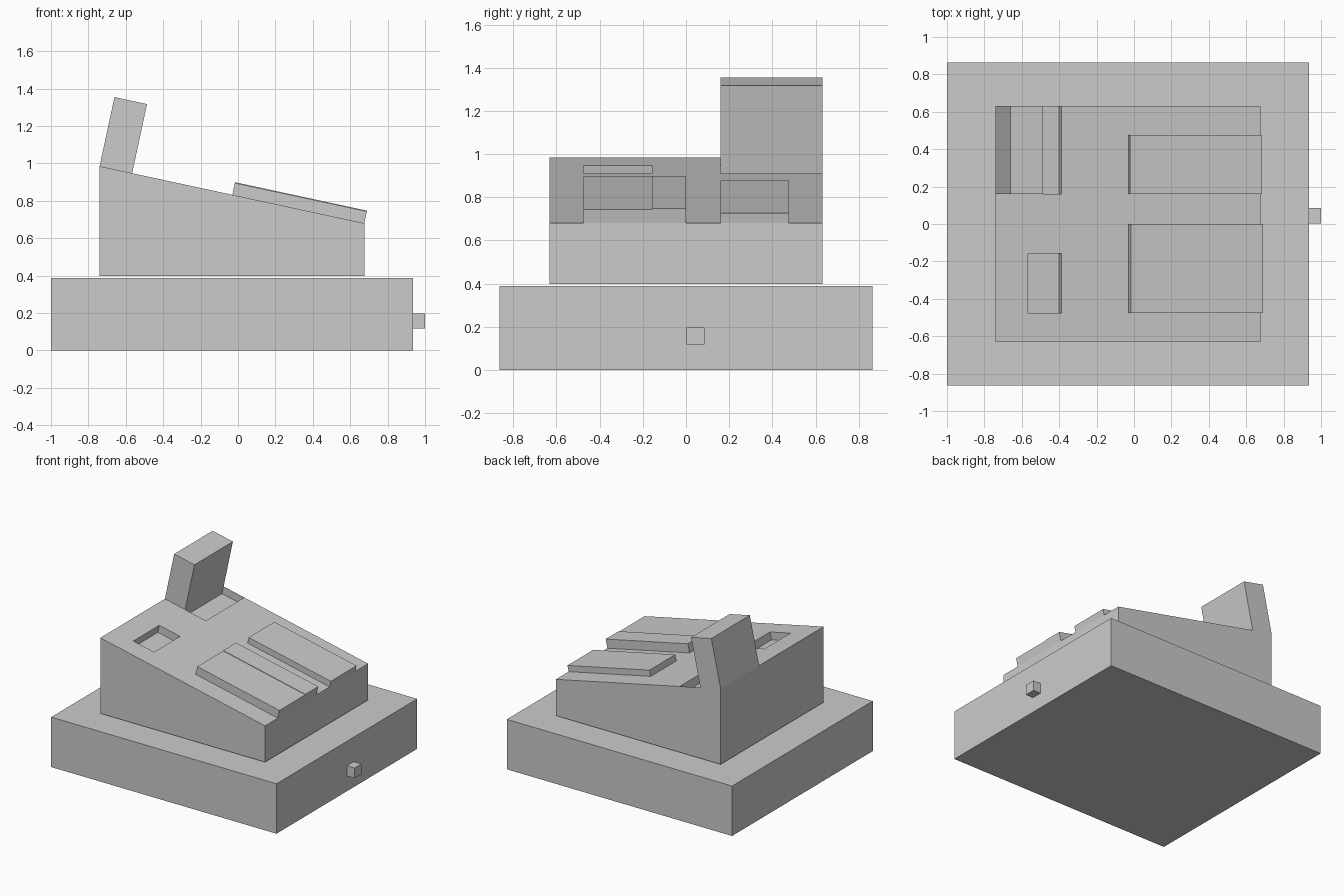
import bpy, bmesh, math

if "Cube" in bpy.data.objects:
    bpy.data.objects.remove(bpy.data.objects["Cube"])

Y_HALF = 0.632                      # half width of the sloped body
TOP_BACK, TOP_FRONT = (-0.74, 0.985), (0.675, 0.68)
ANGLE = math.atan2(TOP_BACK[1] - TOP_FRONT[1], TOP_FRONT[0] - TOP_BACK[0])
LENGTH = math.dist(TOP_BACK, TOP_FRONT)


def prism(name, profile, y0, y1):
    """Extrude an x-z profile from y0 to y1."""
    bm = bmesh.new()
    face = bm.faces.new([bm.verts.new((x, y0, z)) for x, z in profile])
    ext = bmesh.ops.extrude_face_region(bm, geom=[face])
    verts = [v for v in ext["geom"] if isinstance(v, bmesh.types.BMVert)]
    bmesh.ops.translate(bm, verts=verts, vec=(0, y1 - y0, 0))
    bmesh.ops.recalc_face_normals(bm, faces=bm.faces)
    mesh = bpy.data.meshes.new(name)
    bm.to_mesh(mesh)
    bm.free()
    obj = bpy.data.objects.new(name, mesh)
    bpy.context.collection.objects.link(obj)
    return obj


def box(name, x0, x1, y0, y1, z0, z1):
    return prism(name, [(x0, z0), (x1, z0), (x1, z1), (x0, z1)], y0, y1)


def on_slope(s, h):
    """Point at distance s down the slope and height h above it."""
    c, n = math.cos(ANGLE), math.sin(ANGLE)
    return TOP_BACK[0] + s * c + h * n, TOP_BACK[1] - s * n + h * c


def slab(name, s0, s1, y0, y1, h0, h1):
    corners = [(s0, h0), (s1, h0), (s1, h1), (s0, h1)]
    return prism(name, [on_slope(*c) for c in corners], y0, y1)


# Cash drawer and its lock
box("cash_drawer", -1.0, 0.935, -0.863, 0.863, 0, 0.388)
box("drawer_lock", 0.935, 1.0, 0.002, 0.086, 0.118, 0.197)

# Wedge-shaped body
body = prism("register_body", [(-0.74, 0.398), (0.675, 0.398), TOP_FRONT, TOP_BACK],
             -Y_HALF, Y_HALF)

# Shallow recesses in the sloped top
for name, y0, y1 in (("receipt_recess", -0.476, -0.157),
                     ("display_recess", 0.16, Y_HALF - 0.002)):
    cutter = slab(name + "_cutter", 0.178, 0.36, y0, y1, -0.06, 0.05)
    cutter.hide_render = True
    cutter.hide_viewport = True
    cutter.display_type = 'WIRE'
    mod = body.modifiers.new(name, 'BOOLEAN')
    mod.operation = 'DIFFERENCE'
    mod.solver = 'EXACT'
    mod.object = cutter

# Upright display
slab("display", 0, 0.178, 0.16, Y_HALF, 0, 0.378)

# Raised keypads
for name, y0, y1, h in (("number_keypad", -0.476, -0.158, 0.065),
                        ("side_keypad", -0.158, 0.0, 0.069),
                        ("function_keypad", 0.16, 0.476, 0.047)):
    slab(name, 0.726, LENGTH, y0, y1, 0, h)
